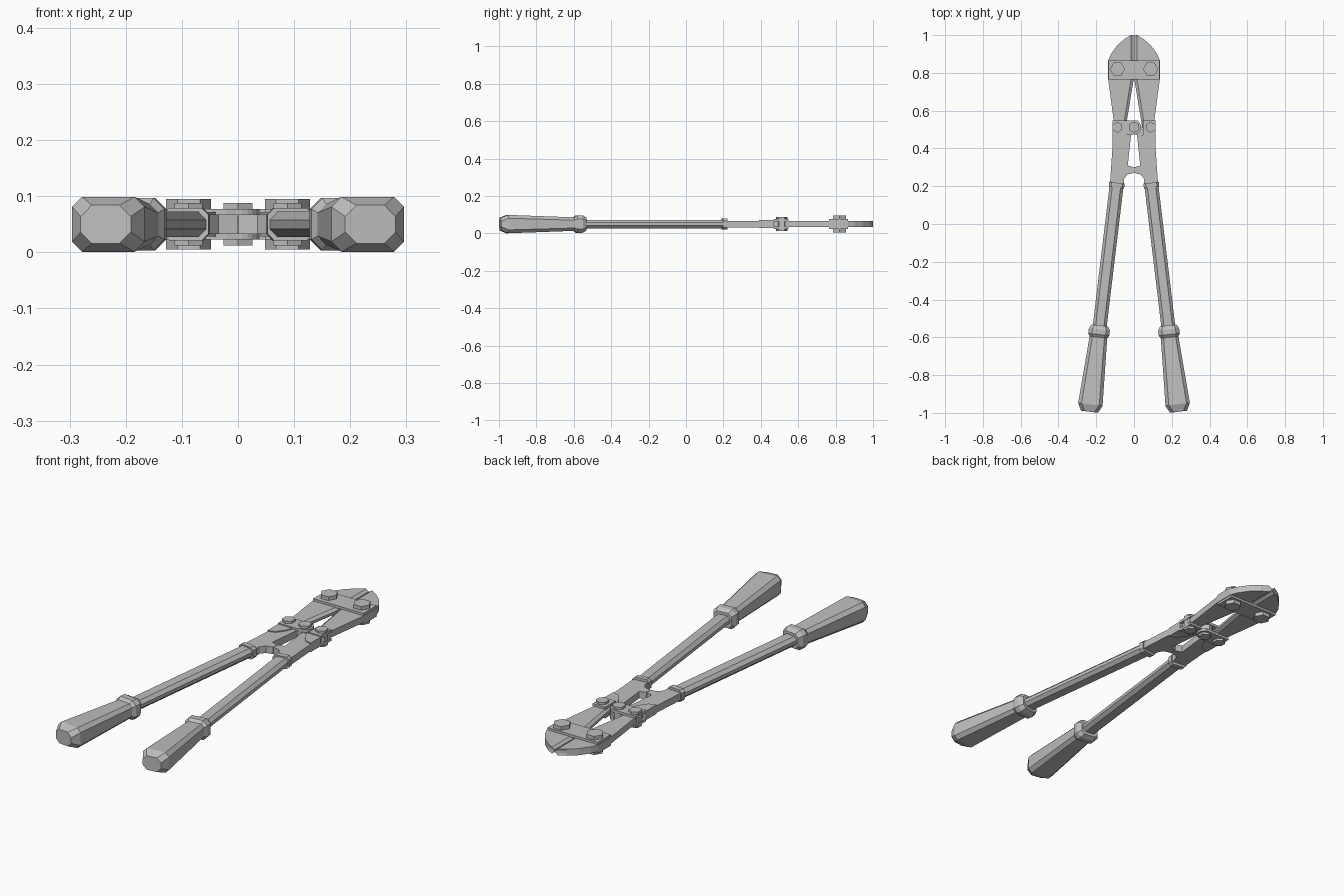
import bpy, bmesh
from math import sin, cos, pi, radians, hypot

cube = bpy.data.objects.get("Cube")
if cube:
    bpy.data.objects.remove(cube, do_unlink=True)

steel = bpy.data.materials.new("grey steel")
steel.use_nodes = True
grey = (0.52, 0.52, 0.52, 1)
steel.diffuse_color = grey
steel.node_tree.nodes["Principled BSDF"].inputs["Base Color"].default_value = grey

MID = 0.05        # height of the tool's middle plane
SLOPE = 0.12      # outward splay of the handles


def loft(name, rings):
    """Skin a list of equal-length rings and cap both ends."""
    bm = bmesh.new()
    loops = [[bm.verts.new(p) for p in ring] for ring in rings]
    n = len(loops[0])
    for a, b in zip(loops, loops[1:]):
        for i in range(n):
            j = (i + 1) % n
            bm.faces.new((a[i], a[j], b[j], b[i]))
    bm.faces.new(loops[0][::-1])
    bm.faces.new(loops[-1])
    bmesh.ops.recalc_face_normals(bm, faces=bm.faces)
    mesh = bpy.data.meshes.new(name)
    bm.to_mesh(mesh)
    bm.free()
    mesh.materials.append(steel)
    obj = bpy.data.objects.new(name, mesh)
    bpy.context.collection.objects.link(obj)
    return obj


def slab(name, outline, z0, z1, side=1):
    return loft(name, [[(side * x, y, z) for x, y in outline] for z in (z0, z1)])


def rect(x0, x1, y0, y1):
    return [(x0, y0), (x1, y0), (x1, y1), (x0, y1)]


def arc(cx, cy, r, a0, a1, n):
    angles = [radians(a0 + (a1 - a0) * i / n) for i in range(n + 1)]
    return [(cx + r * cos(a), cy + r * sin(a)) for a in angles]


def bolt(name, x, y, r, half, turn):
    slab(name, arc(x, y, r, turn, turn + 300, 5), MID - half, MID + half)


def handle_part(name, side, sections):
    """Loft chamfered rectangles (y, half width, half height, chamfer) along the handle."""
    k = hypot(1, SLOPE)
    rings = []
    for y, w, h, c in sections:
        cx = 0.0925 + SLOPE * (0.2 - y)
        pts = [(w, h - c), (w - c, h), (c - w, h), (-w, h - c),
               (-w, c - h), (c - w, -h), (w - c, -h), (w, c - h)]
        rings.append([(side * (cx + u / k), y + u * SLOPE / k, MID + v) for u, v in pts])
    loft(name, rings)


def jaw(name, side):
    """Jaw with a two-sided bevel along its inner cutting edge."""
    outer = [(0.1, 0.47), (0.108, 0.55), (0.137, 0.77), (0.137, 0.865),
             (0.122, 0.9), (0.09, 0.945), (0.05, 0.98)]
    edge = [(0.002, 1), (0.002, 0.765), (0.037, 0.55), (0.05, 0.47)]

    def ring(z, inset):
        return [(side * x, y, z) for x, y in outer + [(x + inset, y) for x, y in edge]]
    loft(name, [ring(MID - 0.016, 0.014), ring(MID - 0.006, 0.0),
                ring(MID + 0.006, 0.0), ring(MID + 0.016, 0.014)])


# Parts repeated on both sides
for label, side in (("left", 1), ("right", -1)):
    handle_part(label + "_grip", side, [
        (-0.994, 0.045, 0.034, 0.02), (-0.955, 0.065, 0.049, 0.018),
        (-0.6, 0.047, 0.036, 0.015), (-0.585, 0.056, 0.047, 0.02),
        (-0.558, 0.056, 0.047, 0.02), (-0.537, 0.044, 0.036, 0.015)])
    handle_part(label + "_shaft", side, [
        (-0.56, 0.037, 0.023, 0.015), (0.21, 0.037, 0.023, 0.015)])
    handle_part(label + "_ferrule", side, [
        (0.193, 0.041, 0.029, 0.012), (0.218, 0.041, 0.029, 0.012)])

    # Lower arm with the inner stop that meets its twin
    slab(label + "_arm", [
        (0.055, 0.2), (0.128, 0.2), (0.115, 0.39), (0.115, 0.47), (0.016, 0.47),
        (0.033, 0.31), (0.001, 0.3), (0.001, 0.27), (0.035, 0.262), (0.052, 0.24)],
        MID - 0.017, MID + 0.017, side)
    jaw(label + "_jaw", side)
    bolt(label + "_jaw_bolt", side * 0.088, 0.82, 0.04, 0.045, 0)
    bolt(label + "_arm_bolt", side * 0.088, 0.512, 0.029, 0.038, 30)

# Middle tang of the left arm reaching the pivot
slab("pivot_tang", arc(0, 0.512, 0.035, 90, 270, 8) + [(0.06, 0.45), (0.06, 0.5)],
     MID - 0.014, MID + 0.014)

# Upper and lower layers
for label, s in (("upper", 1), ("lower", -1)):
    near, far = MID + s * 0.014, MID + s * 0.027
    slab(label + "_jaw_plate", rect(-0.134, 0.134, 0.765, 0.865), near, far)
    slab(label + "_fork_lug",
         [(-0.115, 0.47), (-0.02, 0.47)] + arc(0, 0.512, 0.038, -95, 30, 8)
         + [(0.02, 0.548), (-0.115, 0.548)], near, far)
    slab(label + "_arm_cheek", rect(0.048, 0.115, 0.468, 0.548), near, far)
    for name, side in (("left", 1), ("right", -1)):
        slab(f"{label}_{name}_arm_step",
             [(0.115, 0.39), (0.115, 0.47), (0.04, 0.47), (0.05, 0.44), (0.08, 0.4)],
             near, MID + s * 0.022, side)
bolt("pivot_bolt", 0, 0.512, 0.03, 0.038, 30)
